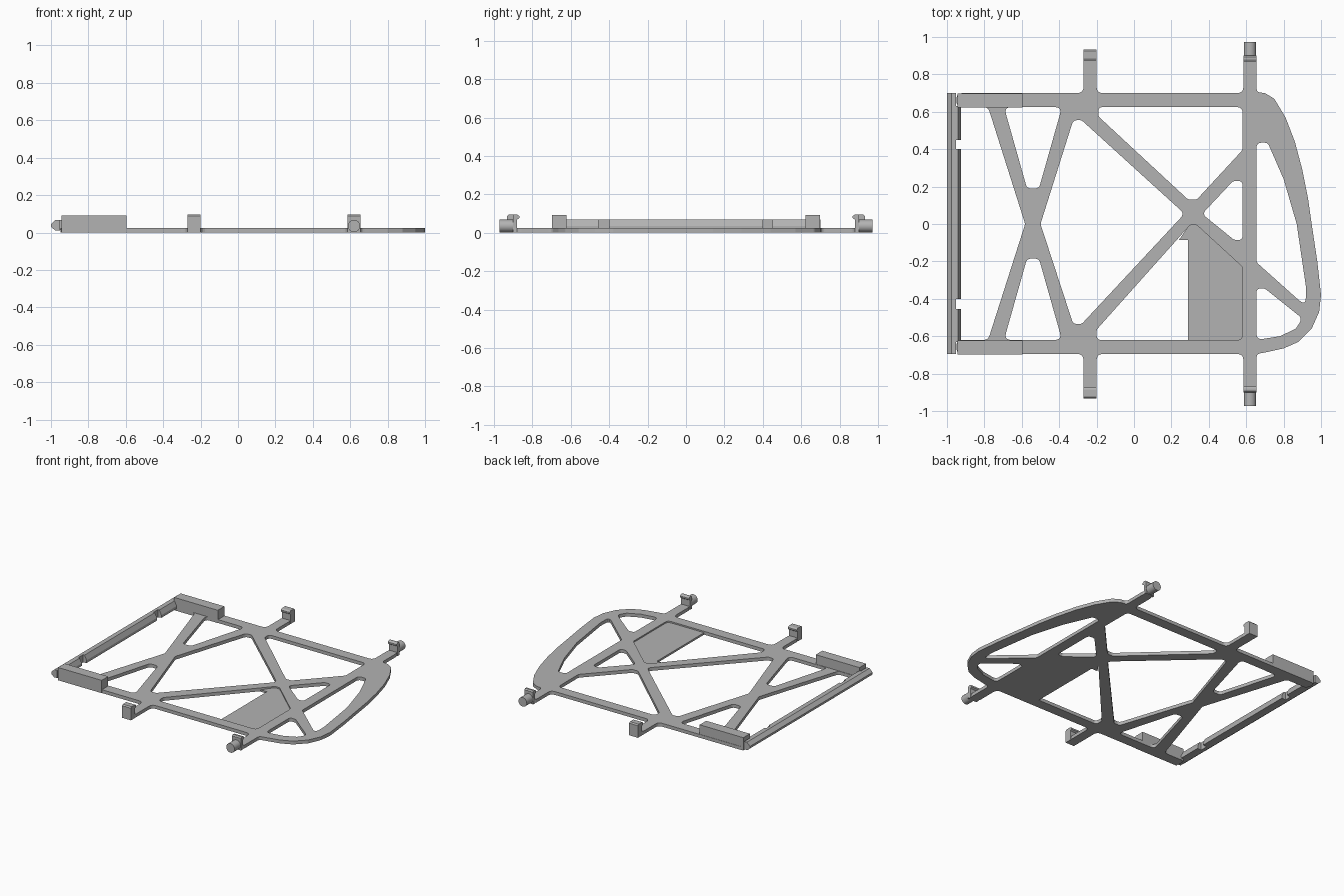
import bpy, bmesh, math
from mathutils import Vector, Matrix

cube = bpy.data.objects.get("Cube")
if cube:
    bpy.data.objects.remove(cube, do_unlink=True)

grey = bpy.data.materials.new("plain grey")
grey.use_nodes = True
grey.diffuse_color = (0.45, 0.45, 0.45, 1)
grey.node_tree.nodes["Principled BSDF"].inputs["Base Color"].default_value = (0.45, 0.45, 0.45, 1)

T = 0.024  # frame thickness


def add_object(name, mesh):
    obj = bpy.data.objects.new(name, mesh)
    bpy.context.collection.objects.link(obj)
    if not mesh.materials:
        mesh.materials.append(grey)
    return obj


def rounded(points, radius, steps=5):
    """Fillet every corner of a closed 2D polygon."""
    out = []
    n = len(points)
    for i in range(n):
        p = Vector(points[i])
        a, b = Vector(points[i - 1]) - p, Vector(points[(i + 1) % n]) - p
        la, lb = a.length, b.length
        a.normalize()
        b.normalize()
        half = math.acos(max(-1, min(1, a.dot(b)))) / 2
        if half > 1.5:
            out.append(p)
            continue
        d = min(radius / math.tan(half), la * 0.48, lb * 0.48)
        s, e = p + a * d, p + b * d
        for k in range(steps + 1):
            t = k / steps
            out.append(s * (1 - t) ** 2 + p * (2 * t * (1 - t)) + e * t ** 2)
    return out


def plate(name, loops, z0, z1):
    """Flat plate from an outline followed by its openings."""
    curve = bpy.data.curves.new(name, "CURVE")
    curve.dimensions = "2D"
    curve.fill_mode = "BOTH"
    curve.extrude = (z1 - z0) / 2
    for loop in loops:
        spline = curve.splines.new("POLY")
        spline.points.add(len(loop) - 1)
        for pt, co in zip(spline.points, loop):
            pt.co = (co[0], co[1], 0, 1)
        spline.use_cyclic_u = True
    temp = bpy.data.objects.new(name + "_path", curve)
    bpy.context.collection.objects.link(temp)
    graph = bpy.context.evaluated_depsgraph_get()
    mesh = bpy.data.meshes.new_from_object(temp.evaluated_get(graph))
    bpy.data.objects.remove(temp, do_unlink=True)
    mesh.transform(Matrix.Translation((0, 0, (z0 + z1) / 2)))
    mesh.materials.clear()
    for poly in mesh.polygons:
        poly.use_smooth = False
    return add_object(name, mesh)


def prism(name, profile, start, end):
    """Sweep a closed 3D profile, given as functions of the sweep position."""
    bm = bmesh.new()
    rings = [[bm.verts.new(profile(p, s)) for p in range(profile.count)] for s in (start, end)]
    bm.faces.new(rings[0])
    bm.faces.new(rings[1][::-1])
    for i in range(profile.count):
        j = (i + 1) % profile.count
        bm.faces.new((rings[0][i], rings[1][i], rings[1][j], rings[0][j]))
    bmesh.ops.recalc_face_normals(bm, faces=bm.faces)
    mesh = bpy.data.meshes.new(name)
    bm.to_mesh(mesh)
    bm.free()
    return add_object(name, mesh)


class Profile:
    """Cross-section in the xz plane (axis y) or the yz plane (axis x)."""

    def __init__(self, points, axis):
        self.points, self.axis, self.count = points, axis, len(points)

    def __call__(self, i, s):
        u, z = self.points[i]
        return (u, s, z) if self.axis == "y" else (s, u, z)


# Outer outline, with the left end open between the two side rails
outline = rounded([
    (-0.95, 0.7), (-0.27, 0.7), (-0.27, 0.9), (-0.2, 0.9), (-0.2, 0.7),
    (0.585, 0.7), (0.585, 0.89), (0.655, 0.89), (0.655, 0.705),
    (0.7, 0.7), (0.75, 0.67), (0.81, 0.57), (0.86, 0.44), (0.9, 0.29), (0.93, 0.14),
    (0.95, 0), (0.98, -0.2), (1, -0.38), (0.99, -0.47), (0.95, -0.56),
    (0.88, -0.63), (0.8, -0.665), (0.7, -0.687), (0.655, -0.695),
    (0.655, -0.89), (0.585, -0.89), (0.585, -0.695), (-0.2, -0.695),
    (-0.2, -0.9), (-0.27, -0.9), (-0.27, -0.695), (-0.95, -0.695),
    (-0.95, -0.62), (-0.78, -0.62), (-0.582, 0), (-0.78, 0.625), (-0.95, 0.625)], 0.035)

# Openings between the struts
openings = [
    [(-0.695, 0.625), (-0.385, 0.625), (-0.508, 0.19), (-0.572, 0.19)],
    [(-0.695, -0.62), (-0.385, -0.62), (-0.508, -0.185), (-0.572, -0.185)],
    [(-0.5, 0), (-0.325, 0.555), (-0.28, 0.555), (0.27, 0.055), (-0.28, -0.535), (-0.325, -0.535)],
    [(-0.19, 0.625), (0.58, 0.625), (0.58, 0.395), (0.335, 0.13), (0.29, 0.13), (-0.19, 0.575)],
    [(0.58, 0.23), (0.53, 0.23), (0.375, 0.065), (0.375, 0.045), (0.535, -0.085), (0.58, -0.085)],
    [(-0.2, -0.62), (0.58, -0.62), (0.58, -0.23), (0.335, -0.005), (0.3, -0.005), (-0.2, -0.565)],
    [(0.655, 0.435), (0.715, 0.435), (0.8, 0.24), (0.87, 0), (0.92, -0.34), (0.918, -0.44), (0.655, -0.205)],
    [(0.655, -0.345), (0.7, -0.345), (0.9, -0.505), (0.865, -0.56), (0.78, -0.6), (0.655, -0.62)],
]
plate("frame", [outline] + [rounded(o, 0.03) for o in openings], 0, T)

# Thin recessed panel beside the crossing
plate("recessed_panel", [[(0.29, -0.63), (0.59, -0.63), (0.59, -0.23), (0.33, 0),
                          (0.3, 0), (0.24, -0.085), (0.29, -0.085)]], 0, 0.014)

# Hinge bar across the left end, with a lip broken by two notches
bar = Profile([(-1, 0.03), (-1, 0.045), (-0.975, 0.068), (-0.953, 0.068),
               (-0.953, 0.012), (-0.978, 0.012)], "y")
prism("hinge_bar", bar, -0.695, 0.7)
lip = Profile([(-0.953, 0.068), (-0.942, 0.068), (-0.925, 0.035), (-0.925, 0.016), (-0.953, 0.012)], "y")
for name, a, b in (("front_lip", -0.63, -0.455), ("middle_lip", -0.4, 0.4), ("back_lip", 0.45, 0.63)):
    prism(name, lip, a, b)

# Raised blocks, hooks and pivot pins on both sides
for side, s in (("front", -1), ("back", 1)):
    block = Profile([(-0.945, 0), (-0.597, 0), (-0.597, 0.092), (-0.945, 0.092)], "y")
    prism(side + "_block", block, s * 0.623, s * 0.6975)

    hook = [(0.885, 0), (0.932, 0), (0.932, 0.087), (0.924, 0.095), (0.885, 0.095),
            (0.873, 0.087), (0.873, 0.076), (0.885, 0.068)]
    prism(side + "_hook", Profile([(s * y, z) for y, z in hook], "x"), -0.27, -0.2)
    wall = [(y - 0.005 if y < 0.9 else y - 0.03, z) for y, z in hook]
    prism(side + "_pin_wall", Profile([(s * y, z) for y, z in wall], "x"), 0.585, 0.655)

    ring = [(0.62 + 0.033 * math.cos(k * math.tau / 20),
             0.035 + 0.033 * math.sin(k * math.tau / 20)) for k in range(20)]
    pin = prism(side + "_pin", Profile(ring, "y"), s * 0.89, s * 0.972)
    for poly in pin.data.polygons:
        poly.use_smooth = len(poly.vertices) == 4
    bm = bmesh.new()
    bm.from_mesh(pin.data)
    for e in bm.edges:
        e.smooth = e.calc_face_angle(0) < 0.6
    bm.to_mesh(pin.data)
    bm.free()
